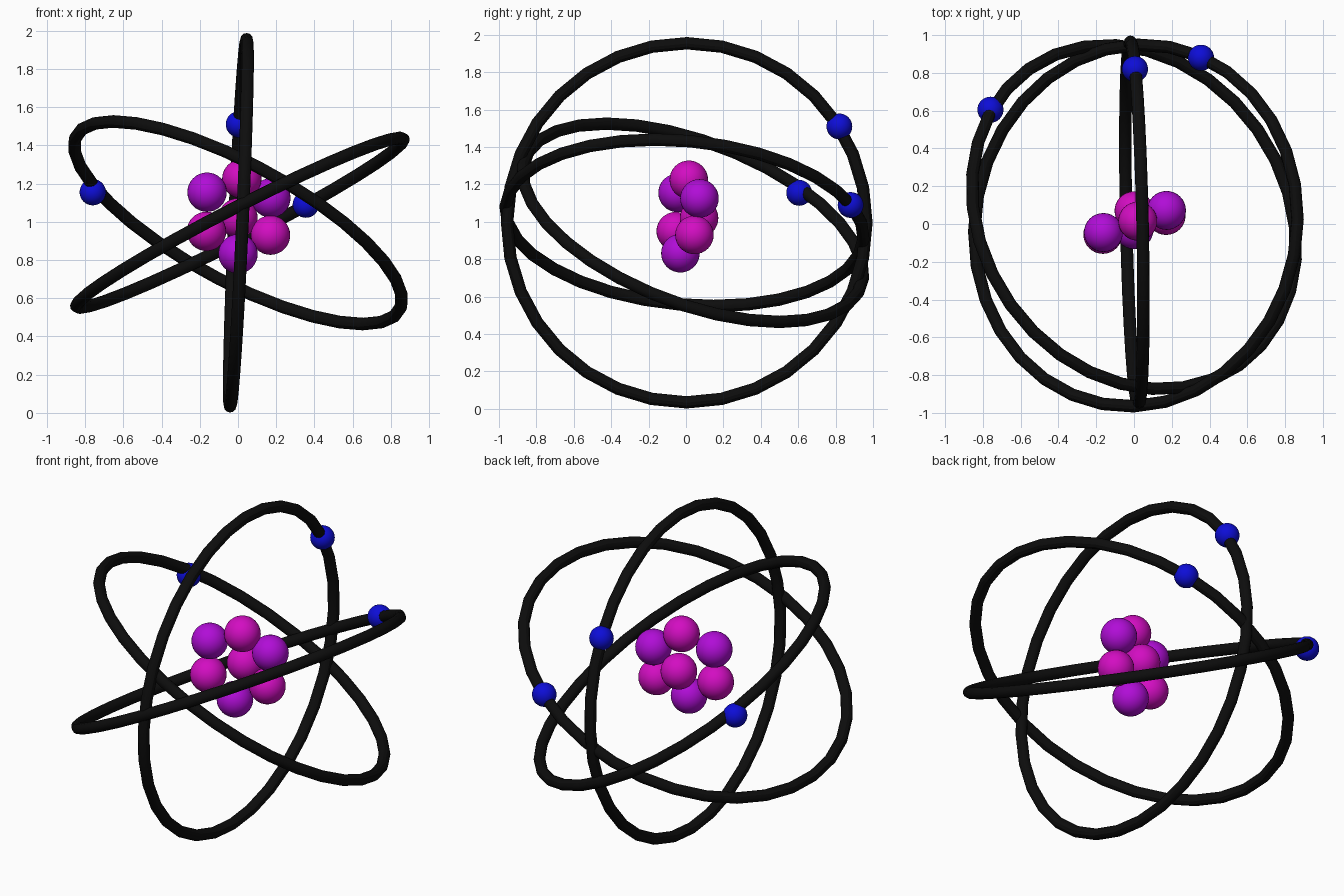
import bpy
from mathutils import Vector

if "Cube" in bpy.data.objects:
    bpy.data.objects.remove(bpy.data.objects["Cube"])


def material(name, rgb):
    m = bpy.data.materials.new(name)
    m.diffuse_color = (*rgb, 1)
    m.use_nodes = True
    m.node_tree.nodes["Principled BSDF"].inputs["Base Color"].default_value = m.diffuse_color
    return m


BLACK = material("orbit black", (0.004, 0.004, 0.004))
BLUE = material("electron blue", (0.004, 0.004, 0.68))
MAGENTA = material("proton magenta", (0.65, 0.004, 0.54))
PURPLE = material("neutron purple", (0.44, 0.004, 0.68))


def finish(name, mat):
    ob = bpy.context.object
    ob.name = name
    ob.data.materials.append(mat)
    bpy.ops.object.shade_smooth_by_angle()


def ball(name, loc, radius, mat):
    bpy.ops.mesh.primitive_uv_sphere_add(segments=32, ring_count=16, radius=radius, location=loc)
    finish(name, mat)


def orbit(name, centre, normal):
    turn = Vector(normal).to_track_quat('Z', 'Y').to_euler()
    bpy.ops.mesh.primitive_torus_add(location=centre, rotation=turn, major_segments=32,
                                     minor_segments=12, major_radius=0.961, minor_radius=0.033)
    finish(name, BLACK)


# Three orbit rings: centre, plane normal, and the electron riding on each
rings = [
    ("upright", (0.002, 0.004, 0.995), (1, 0.022, -0.045), (0.005, 0.82, 1.51)),
    ("falling", (0.0, 0.037, 0.995), (0.45, 0.319, 0.834), (-0.76, 0.605, 1.155)),
    ("rising", (0.01, -0.008, 0.995), (-0.455, 0.085, 0.887), (0.355, 0.88, 1.09)),
]
for name, centre, normal, electron in rings:
    orbit(name + "_orbit", centre, normal)
    ball(name + "_electron", electron, 0.069, BLUE)

# Nucleus: cluster of two kinds of particle
protons = [(0.02, 0.015, 1.225), (-0.165, -0.055, 0.95), (0.17, 0.045, 0.93), (0.0, 0.07, 1.02)]
neutrons = [(-0.162, -0.045, 1.155), (0.172, 0.072, 1.125), (0.0, -0.03, 0.832)]
for i, p in enumerate(protons):
    ball(f"proton_{i + 1}", p, 0.103, MAGENTA)
for i, p in enumerate(neutrons):
    ball(f"neutron_{i + 1}", p, 0.103, PURPLE)
